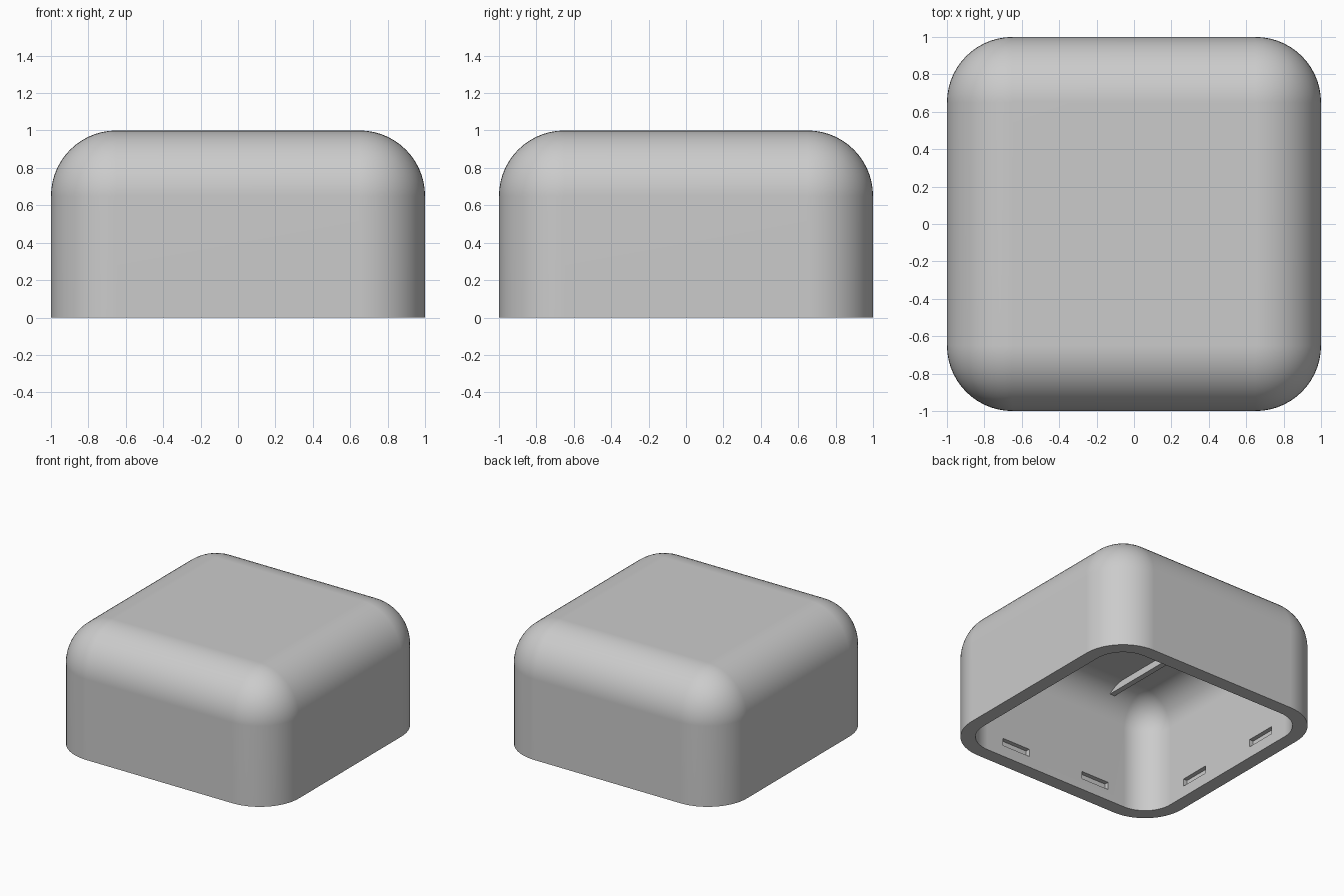
import bpy
import bmesh
from mathutils import Matrix

if "Cube" in bpy.data.objects:
    bpy.data.objects.remove(bpy.data.objects["Cube"], do_unlink=True)

WALL = 0.11      # shell thickness
RADIUS = 0.35    # outer corner radius
INNER = 1 - WALL

grey = bpy.data.materials.new("plain_grey")
grey.use_nodes = True
grey.diffuse_color = (0.6, 0.6, 0.6, 1)
grey.node_tree.nodes["Principled BSDF"].inputs["Base Color"].default_value = (0.6, 0.6, 0.6, 1)


def make_box(name, low, high, radius=0.0, cut_floor=False):
    """Box between two corners, optionally rounded and cut off flat at z = 0."""
    bm = bmesh.new()
    bmesh.ops.create_cube(bm, size=1)
    size = [b - a for a, b in zip(low, high)]
    middle = [(a + b) / 2 for a, b in zip(low, high)]
    bmesh.ops.transform(bm, matrix=Matrix.Translation(middle) @ Matrix.Diagonal((*size, 1)), verts=bm.verts)
    if radius:
        bmesh.ops.bevel(bm, geom=bm.edges[:], offset=radius, segments=14,
                        profile=0.5, affect='EDGES', clamp_overlap=False)
    if cut_floor:
        geom = bm.verts[:] + bm.edges[:] + bm.faces[:]
        bmesh.ops.bisect_plane(bm, geom=geom, plane_co=(0, 0, 0), plane_no=(0, 0, 1), clear_inner=True)
        bmesh.ops.holes_fill(bm, edges=[e for e in bm.edges if e.is_boundary], sides=0)
    bmesh.ops.recalc_face_normals(bm, faces=bm.faces[:])
    mesh = bpy.data.meshes.new(name)
    bm.to_mesh(mesh)
    bm.free()
    mesh.materials.append(grey)
    obj = bpy.data.objects.new(name, mesh)
    bpy.context.collection.objects.link(obj)
    return obj


def carve(target, cutter):
    """Subtract the cutter, then throw it away."""
    mod = target.modifiers.new("carve", 'BOOLEAN')
    mod.operation = 'DIFFERENCE'
    mod.solver = 'EXACT'
    mod.object = cutter
    bpy.context.view_layer.update()
    graph = bpy.context.evaluated_depsgraph_get()
    mesh = bpy.data.meshes.new_from_object(target.evaluated_get(graph))
    target.modifiers.clear()
    target.data = mesh
    bpy.data.objects.remove(cutter, do_unlink=True)


# Hollow rounded cover, open underneath
shell = make_box("cover_shell", (-1, -1, -1), (1, 1, 1), RADIUS, cut_floor=True)
carve(shell, make_box("cavity_cutter", (-INNER, -INNER, -INNER), (INNER, INNER, INNER), RADIUS - WALL))

# Snap notches: each bar cuts a pair of facing walls
reach = INNER + 0.035
for side in (-1, 1):
    near, far = sorted((side * 0.25, side * 0.5))
    carve(shell, make_box("notch_cutter", (-reach, near, 0.09), (reach, far, 0.15)))
    carve(shell, make_box("notch_cutter", (near, -reach, 0.09), (far, reach, 0.15)))

# Smooth rounding with flat walls kept flat
bpy.ops.object.select_all(action='DESELECT')
shell.select_set(True)
bpy.context.view_layer.objects.active = shell
bpy.ops.object.shade_smooth_by_angle(angle=0.6)
weighted = shell.modifiers.new("flat_walls", 'WEIGHTED_NORMAL')
weighted.keep_sharp = True

# Rails under the ceiling, ends buried in the rounded walls
for name, side in (("left_rail", 1), ("right_rail", -1)):
    near, far = sorted((side * 0.445, side * 0.49))
    make_box(name, (near, -0.83, 0.835), (far, 0.83, 0.92))
